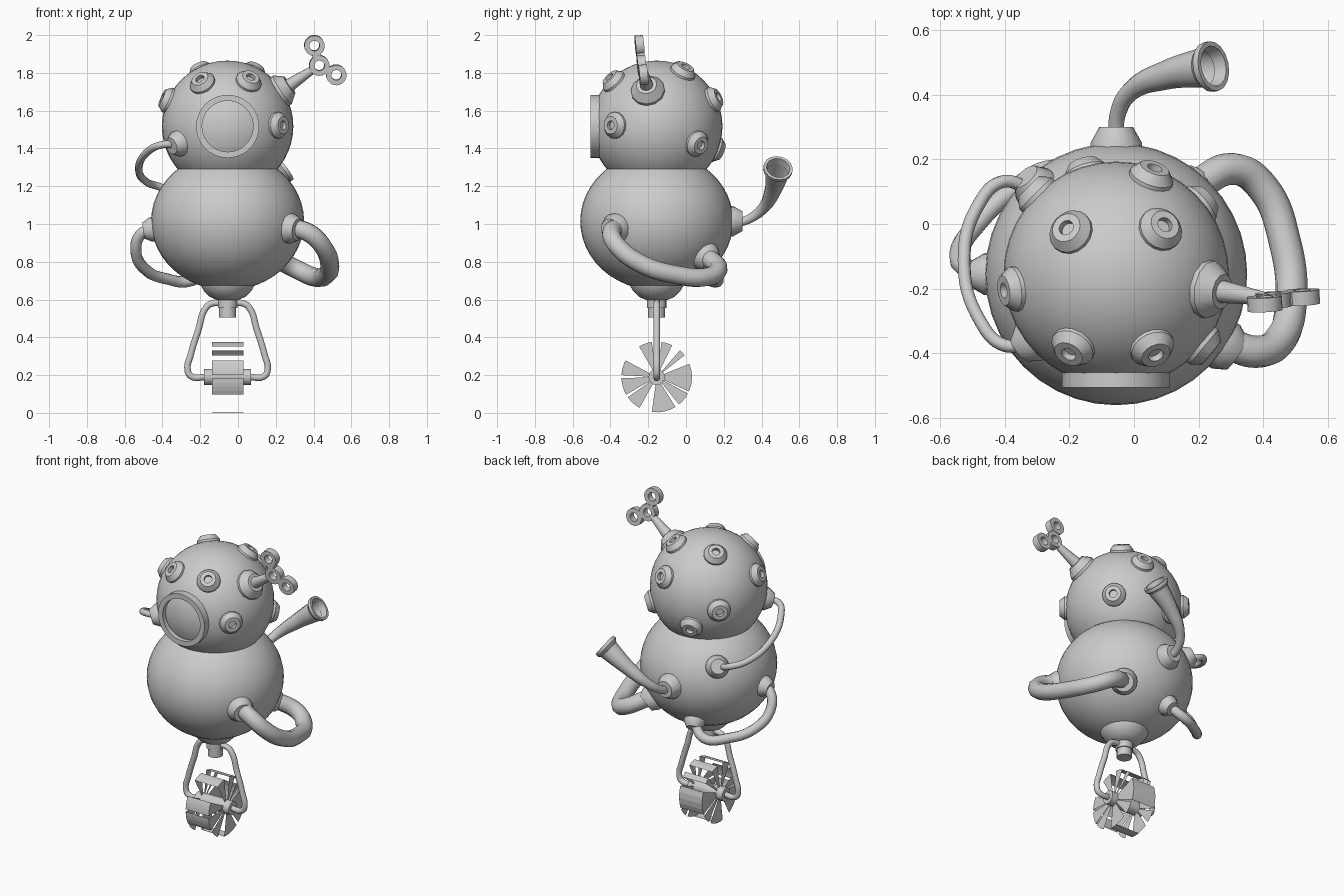
import bpy, bmesh, math
from mathutils import Vector, Matrix

cube = bpy.data.objects.get("Cube")
if cube:
    bpy.data.objects.remove(cube)

GREY = (0.6, 0.6, 0.6, 1)
metal = bpy.data.materials.new("grey_metal")
metal.use_nodes = True
metal.diffuse_color = GREY
metal.node_tree.nodes["Principled BSDF"].inputs["Base Color"].default_value = GREY

CX, CY = -0.055, -0.155
HEAD = Vector((CX, CY, 1.517))
BODY = Vector((CX, CY, 1.015))
HEAD_R, BODY_R, BODY_H = 0.348, 0.405, 0.365


def finish(name, mesh, angle=35):
    ob = bpy.data.objects.new(name, mesh)
    bpy.context.collection.objects.link(ob)
    mesh.materials.clear()
    mesh.materials.append(metal)
    bpy.ops.object.select_all(action='DESELECT')
    ob.select_set(True)
    bpy.context.view_layer.objects.active = ob
    if angle:
        bpy.ops.object.shade_smooth_by_angle(angle=math.radians(angle))
    return ob


def from_bmesh(name, bm, angle=35, recalc=True):
    if recalc:
        bmesh.ops.recalc_face_normals(bm, faces=bm.faces)
    mesh = bpy.data.meshes.new(name)
    bm.to_mesh(mesh)
    bm.free()
    return finish(name, mesh, angle)


def lathe(name, profile, origin, axis, sides=16, closed=False):
    """Turn (radius, height) points around an axis."""
    bm = bmesh.new()
    verts = [bm.verts.new((r, 0, h)) for r, h in profile]
    pairs = list(zip(verts, verts[1:]))
    if closed:
        pairs.append((verts[-1], verts[0]))
    edges = [bm.edges.new(p) for p in pairs]
    bmesh.ops.spin(bm, geom=verts + edges, cent=(0, 0, 0), axis=(0, 0, 1),
                   angle=math.tau, steps=sides, use_merge=False)
    bmesh.ops.remove_doubles(bm, verts=bm.verts, dist=1e-5)
    rot = Vector(axis).to_track_quat('Z', 'Y').to_matrix().to_4x4()
    bm.transform(Matrix.Translation(origin) @ rot)
    return from_bmesh(name, bm)


def ball(name, centre, radius, height):
    bm = bmesh.new()
    bmesh.ops.create_uvsphere(bm, u_segments=40, v_segments=24, radius=1)
    bm.transform(Matrix.Translation(centre) @ Matrix.Diagonal((radius, radius, height, 1)))
    return from_bmesh(name, bm, 60)


def tube(name, points, radius, scales=None, caps=True):
    """Round tube through the points, optionally widening."""
    data = bpy.data.curves.new(name, 'CURVE')
    data.dimensions = '3D'
    data.bevel_depth, data.bevel_resolution = radius, 3
    data.resolution_u, data.use_fill_caps = 8, caps
    spline = data.splines.new('BEZIER')
    spline.bezier_points.add(len(points) - 1)
    for i, p in enumerate(points):
        bp = spline.bezier_points[i]
        bp.co = p
        bp.handle_left_type = bp.handle_right_type = 'AUTO'
        bp.radius = scales[i] if scales else 1
    tmp = bpy.data.objects.new(name + "_path", data)
    bpy.context.collection.objects.link(tmp)
    bpy.context.view_layer.update()
    mesh = bpy.data.meshes.new_from_object(tmp.evaluated_get(bpy.context.evaluated_depsgraph_get()))
    bpy.data.objects.remove(tmp)
    return finish(name, mesh, 60)


# Head and body
ball("head", HEAD, HEAD_R, HEAD_R)
ball("body", BODY, BODY_R, BODY_H)

# Front window ring; the head shows through as the pane
lathe("window_ring", [(0.167, 0.28), (0.167, 0.35), (0.135, 0.35), (0.135, 0.28)],
      HEAD, (0, -1, 0), 40, True)

# Small portholes around the head
PORT = [(0.07, -0.03), (0.07, 0.005), (0.047, 0.035), (0.024, 0.035), (0.024, 0.012), (0, 0.012)]
for i, d in enumerate([(-0.145, 0.135, 0.3), (0.143, 0.145, 0.3), (-0.14, -0.235, 0.24),
                       (0.115, -0.235, 0.245), (0.29, -0.24, 0.006), (0.28, 0.232, -0.1),
                       (0.118, 0.325, 0.155), (-0.343, -0.05, 0.15), (-0.265, 0.265, 0),
                       (-0.1, 0.335, -0.13)]):
    d = Vector(d).normalized()
    lathe(f"porthole_{i + 1}", PORT, HEAD + d * HEAD_R, d)


def collar(name, centre, offset, base, top):
    """Conical socket on the head or body."""
    d = Vector(offset)
    n = d.normalized()
    if centre is BODY:
        n = Vector((d.x / BODY_R ** 2, d.y / BODY_R ** 2, d.z / BODY_H ** 2)).normalized()
        k = math.sqrt((d.x ** 2 + d.y ** 2) / BODY_R ** 2 + d.z ** 2 / BODY_H ** 2)
        spot = centre + d / k
    else:
        spot = centre + n * HEAD_R
    lathe(name, [(base, -0.03), (base, 0.005), (top, 0.045), (0, 0.045)], spot, n)


# Thick hose on the left side
collar("thick_hose_front_collar", BODY, (0.34, -0.225, -0.04), 0.08, 0.058)
collar("thick_hose_back_collar", BODY, (0.23, 0.27, -0.195), 0.08, 0.058)
tube("thick_hose", [(0.27, -0.36, 0.985), (0.38, -0.395, 0.95), (0.45, -0.36, 0.88),
                    (0.485, -0.24, 0.79), (0.465, -0.05, 0.73), (0.40, 0.11, 0.72),
                    (0.31, 0.17, 0.76), (0.18, 0.11, 0.83)], 0.05)

# Medium hose on the right side
collar("medium_hose_side_collar", BODY, (-0.41, 0, -0.045), 0.065, 0.042)
collar("medium_hose_back_collar", BODY, (-0.1, 0.29, -0.25), 0.065, 0.042)
tube("medium_hose", [(-0.44, -0.155, 0.97), (-0.51, -0.14, 0.95), (-0.54, -0.09, 0.85),
                     (-0.485, 0, 0.755), (-0.38, 0.10, 0.71), (-0.25, 0.17, 0.70),
                     (-0.15, 0.13, 0.77)], 0.03)

# Thin hose from head to body
collar("thin_hose_head_collar", HEAD, (-0.285, -0.225, -0.1), 0.07, 0.045)
collar("thin_hose_body_collar", BODY, (-0.26, 0.28, 0.15), 0.07, 0.045)
tube("thin_hose", [(-0.32, -0.365, 1.42), (-0.40, -0.375, 1.42), (-0.475, -0.30, 1.385),
                   (-0.525, -0.11, 1.29), (-0.48, 0.06, 1.22), (-0.41, 0.13, 1.195),
                   (-0.32, 0.11, 1.16)], 0.02)

# Horn at the back
lathe("horn_collar", [(0.08, 0.37), (0.08, 0.405), (0.052, 0.455), (0, 0.455)], BODY, (0, 1, 0))
tube("horn", [(CX, 0.26, 1.0), (-0.05, 0.34, 1.03), (-0.01, 0.41, 1.085),
              (0.10, 0.46, 1.18), (0.23, 0.485, 1.28)], 0.025, [0.9, 1, 1.2, 1.8, 2.6], False)
lathe("horn_lip", [(0.06, -0.02), (0.078, 0), (0.078, 0.02), (0.063, 0.02), (0.055, -0.02)],
      (0.23, 0.485, 1.285), (0.78, 0.15, 0.6), 16, True)

# Winding key on the head: socket, shaft and three rings
axis = Vector((0.485, -0.08, 0.323)).normalized()
lathe("key_socket", [(0.09, -0.04), (0.09, 0.005), (0.055, 0.05), (0, 0.05)],
      HEAD + axis * HEAD_R, axis, 12)
lathe("key_shaft", [(0.035, 0.3), (0.035, 0.4), (0.02, 0.56), (0, 0.56)], HEAD, axis, 12)
middle = Vector((0.43, -0.235, 1.84))
tips = [Vector((0.404, -0.246, 1.945)), Vector((0.52, -0.226, 1.79))]
normal = (tips[0] - middle).cross(tips[1] - middle).normalized()
for i, c in enumerate([middle] + tips):
    lathe(f"key_ring_{i + 1}", [(0.054, -0.022), (0.054, 0.022), (0.027, 0.022), (0.027, -0.022)],
          c, normal, 20, True)
for i, c in enumerate(tips):
    lathe(f"key_web_{i + 1}", [(0, -0.02), (0.024, -0.02), (0.024, 0.02), (0, 0.02)],
          (c + middle) / 2, normal, 12)

# Lower cap and stem
lathe("lower_cap", [(0.15, 0.71), (0.145, 0.68), (0.125, 0.645), (0.095, 0.615), (0.055, 0.597),
                    (0, 0.595)], (CX, CY, 0), (0, 0, 1), 24)
lathe("stem", [(0, 0.6), (0.052, 0.6), (0.052, 0.555), (0.045, 0.555), (0.045, 0.505), (0, 0.505)],
      (CX, CY, 0), (0, 0, 1))

# Fork arms, mirrored
for side, label in ((1, "left"), (-1, "right")):
    path = [(0, 0.575), (0.08, 0.58), (0.112, 0.56), (0.155, 0.44), (0.195, 0.31),
            (0.212, 0.23), (0.195, 0.195), (0.11, 0.19)]
    tube(f"fork_arm_{label}", [(CX + side * x, CY, z) for x, z in path], 0.018)

# Wheel hub and paddles: end sectors joined by an open outer strip
WHEEL_Z, WHEEL_R, HALF = 0.19, 0.187, 0.083
lathe("wheel_hub", [(0, -0.125), (0.043, -0.125), (0.043, 0.125), (0, 0.125)],
      (CX, CY, WHEEL_Z), (1, 0, 0))
sectors = [(-24, 22, True), (38, 49, True), (64, 82, True), (98, 120, True), (152, 177, True),
           (182, 210, True), (215, 241, False), (262, 302, False), (309, 332, False)]


def rim_point(bm, x, radius, angle):
    return bm.verts.new((CX + x, CY + radius * math.cos(angle), WHEEL_Z + radius * math.sin(angle)))


bm = bmesh.new()
for start, end, strip in sectors:
    a, b = math.radians(start), math.radians(end)
    steps = [a + (b - a) * i / 4 for i in range(5)]
    arcs = []
    for x in (-HALF, HALF):
        inner = [rim_point(bm, x, 0.04, t) for t in (b, a)]
        arc = [rim_point(bm, x, WHEEL_R, t) for t in steps]
        loop = arc + inner
        bm.faces.new(loop if x > 0 else loop[::-1])
        arcs.append(arc)
    if strip:
        for i in range(4):
            bm.faces.new((arcs[0][i], arcs[0][i + 1], arcs[1][i + 1], arcs[1][i]))
# Bottom tread
arcs = [[rim_point(bm, x, WHEEL_R, math.radians(t)) for t in (262, 270, 280)] for x in (-HALF, HALF)]
for i in range(2):
    bm.faces.new((arcs[0][i], arcs[0][i + 1], arcs[1][i + 1], arcs[1][i]))
from_bmesh("wheel_paddles", bm, 0, False)
